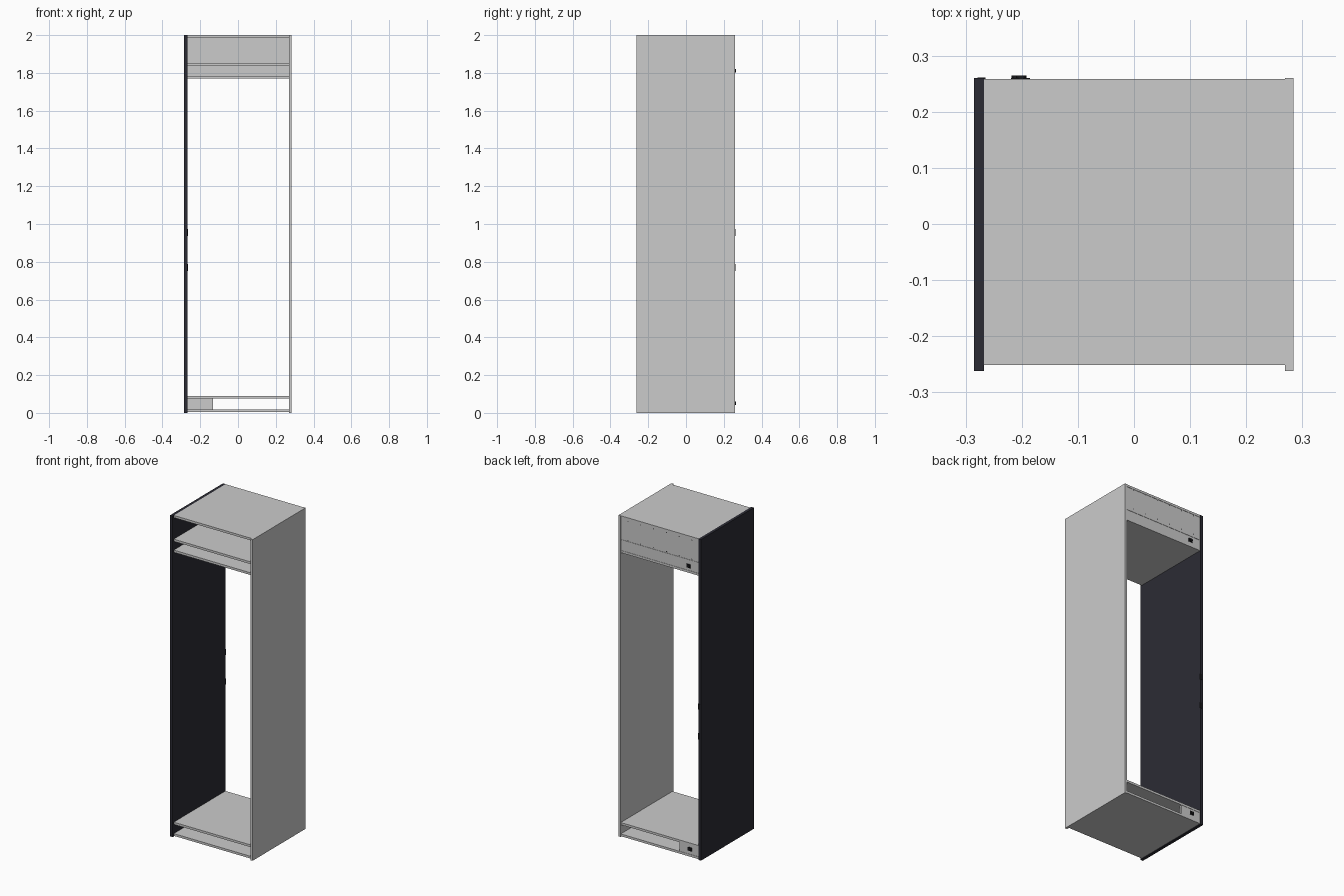
import bpy, math

if "Cube" in bpy.data.objects:
    bpy.data.objects.remove(bpy.data.objects["Cube"])


def material(name, rgb):
    m = bpy.data.materials.new(name)
    m.diffuse_color = (*rgb, 1)
    m.use_nodes = True
    m.node_tree.nodes["Principled BSDF"].inputs["Base Color"].default_value = m.diffuse_color
    return m


GREY = material("light grey board", (0.6, 0.6, 0.6))
DARK = material("charcoal board", (0.024, 0.024, 0.034))
BLACK = material("black fitting", (0.01, 0.01, 0.012))


def finish(o, name, mat):
    o.name = name
    o.data.materials.append(mat)
    return o


def box(name, x, y, z, mat):
    bpy.ops.mesh.primitive_cube_add(
        size=1, location=[(a + b) / 2 for a, b in (x, y, z)])
    o = bpy.context.object
    o.scale = [b - a for a, b in (x, y, z)]
    bpy.ops.object.transform_apply(location=False, rotation=False, scale=True)
    return finish(o, name, mat)


def disc(name, loc, r, depth, mat, axis="Y", sides=16):
    rot = {"Y": (math.pi / 2, 0, 0), "Z": (0, 0, 0)}[axis]
    bpy.ops.mesh.primitive_cylinder_add(
        vertices=sides, radius=r, depth=depth, location=loc, rotation=rot)
    bpy.ops.object.shade_smooth_by_angle()
    return finish(bpy.context.object, name, mat)


L, R = -0.267, 0.269          # inner faces of the side panels
FRONT, BACK = -0.251, 0.258   # depth of the boards

# Side panels
box("left_side_panel", (-0.285, L), (-0.262, 0.26), (0, 2), DARK)
box("right_side_panel", (R, 0.284), (-0.262, 0.26), (0, 2), GREY)

# Horizontal boards
for name, z0, z1 in (("top_board", 1.986, 2.0), ("upper_shelf", 1.838, 1.852),
                     ("lower_shelf", 1.77, 1.784), ("floor_board", 0.075, 0.089),
                     ("base_board", 0.004, 0.018)):
    box(name, (L, R), (FRONT, BACK), (z0, z1), GREY)

# Back panels
box("upper_back_panel", (L, R), (0.242, 0.256), (1.852, 1.986), GREY)
box("lower_back_panel", (L, R), (0.242, 0.256), (1.784, 1.838), GREY)
box("plinth_back_panel", (L, -0.133), (0.242, 0.256), (0.018, 0.075), GREY)

# Cable sockets on the back panels
for name, x, z in (("upper_socket", -0.198, 1.812), ("lower_socket", -0.206, 0.05)):
    box(name + "_plate", (x - 0.013, x + 0.013), (0.255, 0.26),
        (z - 0.011, z + 0.011), BLACK)
    disc(name + "_knob", (x - 0.003, 0.26, z), 0.009, 0.009, BLACK)

# Clips on the rear edge of the dark panel
for i, z in enumerate((0.955, 0.77)):
    box(f"edge_clip_{i}", (-0.279, -0.265), (0.257, 0.2615), (z - 0.018, z + 0.018), BLACK)

# Screw heads along the rear and the top edges
for i in range(6):
    x = -0.22 + i * 0.088
    disc(f"rear_screw_high_{i}", (x, 0.256, 1.978), 0.003, 0.001, BLACK, sides=8)
    disc(f"rear_screw_low_{i}", (x, 0.256, 1.86), 0.003, 0.001, BLACK, sides=8)
